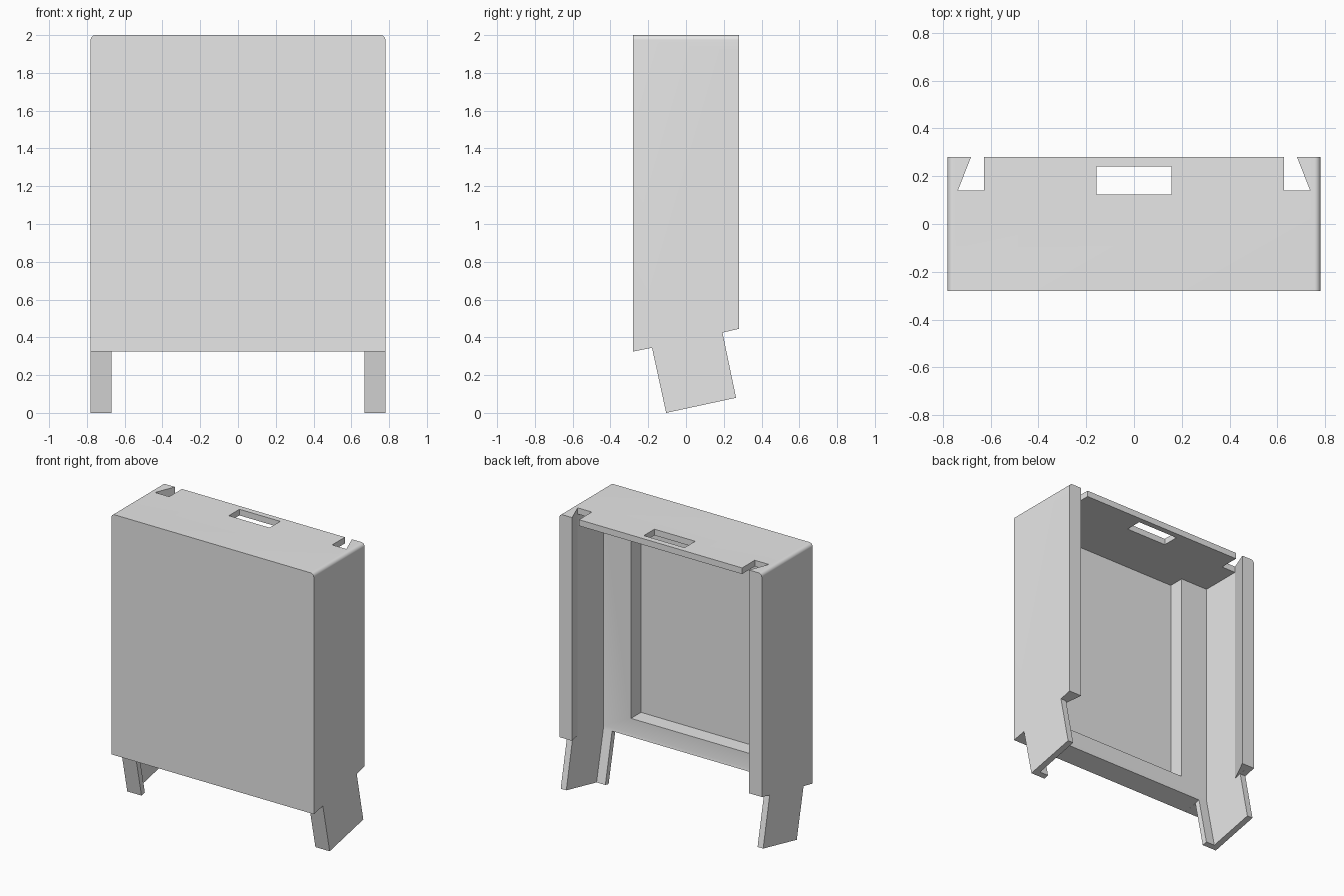
import bpy, bmesh
from math import sin, cos, pi, radians

cube = bpy.data.objects.get("Cube")
if cube:
    bpy.data.objects.remove(cube, do_unlink=True)

grey = bpy.data.materials.new("plain grey")
grey.use_nodes = True
grey.diffuse_color = (0.8, 0.8, 0.8, 1)
grey.node_tree.nodes["Principled BSDF"].inputs["Base Color"].default_value = (0.8, 0.8, 0.8, 1)


def prism(name, lower, upper):
    """Solid between two matching outlines."""
    bm = bmesh.new()
    a = [bm.verts.new(p) for p in lower]
    b = [bm.verts.new(p) for p in upper]
    n = len(a)
    bm.faces.new(a)
    bm.faces.new(b)
    for i in range(n):
        j = (i + 1) % n
        bm.faces.new((a[i], a[j], b[j], b[i]))
    bmesh.ops.recalc_face_normals(bm, faces=bm.faces)
    mesh = bpy.data.meshes.new(name)
    bm.to_mesh(mesh)
    bm.free()
    mesh.materials.append(grey)
    obj = bpy.data.objects.new(name, mesh)
    bpy.context.collection.objects.link(obj)
    return obj


def across(name, outline, half):
    """Side outline (y, z) extruded along x."""
    return prism(name, [(-half, y, z) for y, z in outline], [(half, y, z) for y, z in outline])


def box(name, x0, x1, y0, y1, z0, z1):
    base = [(x0, y0), (x1, y0), (x1, y1), (x0, y1)]
    return prism(name, [(x, y, z0) for x, y in base], [(x, y, z1) for x, y in base])


def combine(obj, tool, operation):
    bpy.context.view_layer.objects.active = obj
    mod = obj.modifiers.new("cut", 'BOOLEAN')
    mod.object, mod.operation, mod.solver = tool, operation, 'EXACT'
    bpy.ops.object.modifier_apply(modifier=mod.name)
    bpy.data.objects.remove(tool, do_unlink=True)


W, D, R = 0.78, 0.28, 0.025      # half width, half depth, corner radius
WALL, ROOF, PANEL = 0.737, 1.957, -0.147
SLOPE = 0.215                    # tilt of the lower edges

# Outer block with rounded top corners
arc = [(W - R + R * cos(a), 2 - R + R * sin(a)) for a in [i * pi / 16 for i in range(9)]]
outline = [(W, -0.2)] + arc + [(-x, z) for x, z in reversed(arc)] + [(-W, -0.2)]
shell = prism("housing", [(x, -D, z) for x, z in outline], [(x, D, z) for x, z in outline])

# Side silhouette with the tilted legs
silhouette = [(-D, 0.325), (-0.18, 0.345), (-0.105, 0), (0.265, 0.08),
              (0.193, 0.425), (D, 0.445), (D, 2.1), (-D, 2.1)]
combine(shell, across("silhouette", silhouette, 1), 'INTERSECT')

# Open back, following the tilted front flange of the legs
cavity = [(-0.024, -0.2), (-0.142, 0.35), (PANEL, 0.375), (PANEL, ROOF), (0.5, ROOF), (0.5, -0.2)]
combine(shell, across("cavity", cavity, WALL), 'DIFFERENCE')

# Gap between the legs below the panel
gap = [(y, 0.325 + SLOPE * (y + D)) for y in (-0.4, 0.1)] + [(0.1, -0.2), (-0.4, -0.2)]
combine(shell, across("leg_gap", gap, 0.67), 'DIFFERENCE')

# Panel recess, carrying slot and the two rear notches
combine(shell, box("recess", -0.527, 0.527, -0.257, 0, 0.48, ROOF), 'DIFFERENCE')
combine(shell, box("slot", -0.157, 0.157, 0.123, 0.24, 1.8, 2.2), 'DIFFERENCE')
for s in (-1, 1):
    x0, x1 = sorted((s * 0.628, s * WALL))
    combine(shell, box("notch", x0, x1, 0.14, 0.5, 1.8, 2.2), 'DIFFERENCE')

# Wedge shaped lips along the rear edges of the side walls
for side, s in (("left", 1), ("right", -1)):
    wedge = [(s * WALL, 0.14), (s * 0.682, D), (s * WALL, D)]
    lip = prism(side + "_rear_lip",
                [(x, y, 0.445 + SLOPE * (y - D)) for x, y in wedge],
                [(x, y, 2) for x, y in wedge])

bpy.ops.object.select_all(action='DESELECT')
shell.select_set(True)
bpy.context.view_layer.objects.active = shell
bpy.ops.object.shade_smooth_by_angle(angle=radians(30))
